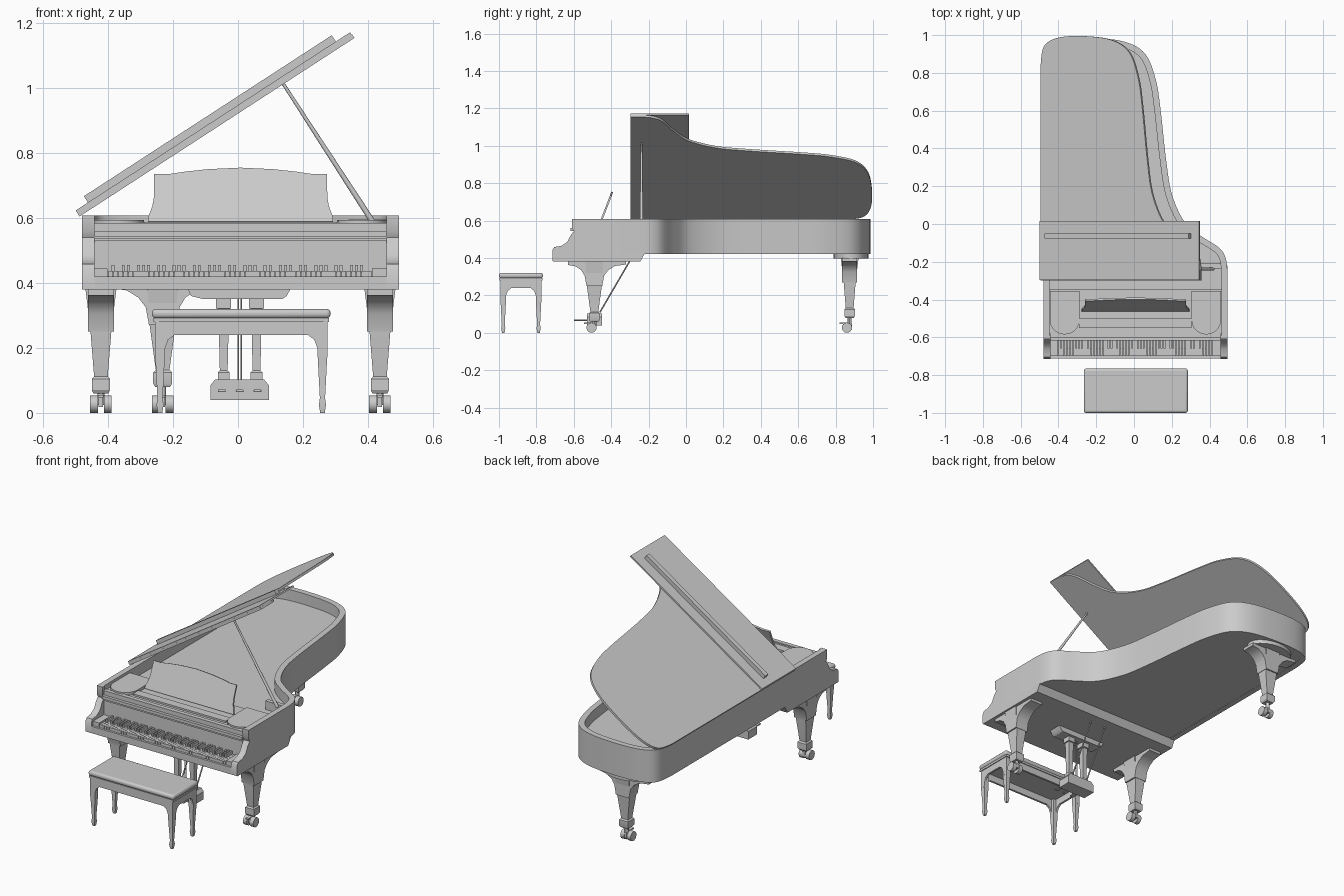
import bpy, bmesh
from math import radians, cos, sin, pi
from mathutils import Vector

cube = bpy.data.objects.get("Cube")
if cube:
    bpy.data.objects.remove(cube)

GREY = (0.6, 0.6, 0.6, 1)
grey = bpy.data.materials.new("plain_grey")
grey.use_nodes = True
grey.diffuse_color = GREY
grey.node_tree.nodes["Principled BSDF"].inputs["Base Color"].default_value = GREY
parts = []


def finish(name, bm, bevel=0, loc=(0, 0, 0), rot=(0, 0, 0)):
    bmesh.ops.recalc_face_normals(bm, faces=bm.faces)
    mesh = bpy.data.meshes.new(name)
    bm.to_mesh(mesh)
    bm.free()
    mesh.materials.append(grey)
    ob = bpy.data.objects.new(name, mesh)
    bpy.context.collection.objects.link(ob)
    ob.location, ob.rotation_euler = loc, rot
    if bevel:
        mod = ob.modifiers.new("bevel", 'BEVEL')
        mod.width, mod.segments = bevel, 3
    parts.append(ob)
    return ob


def prism(name, pts, axis, lo, hi, **kw):
    """Extrude a 2D outline along an axis."""
    place = {'x': lambda a, b, h: (h, a, b),
             'y': lambda a, b, h: (a, h, b),
             'z': lambda a, b, h: (a, b, h)}[axis]
    bm = bmesh.new()
    low = [bm.verts.new(place(a, b, lo)) for a, b in pts]
    top = [bm.verts.new(place(a, b, hi)) for a, b in pts]
    n = len(pts)
    bm.faces.new(low)
    bm.faces.new(top)
    for i in range(n):
        j = (i + 1) % n
        bm.faces.new((low[i], low[j], top[j], top[i]))
    return finish(name, bm, **kw)


def add_box(bm, x0, x1, y0, y1, z0, z1):
    vs = bmesh.ops.create_cube(bm, size=1)["verts"]
    for v in vs:
        v.co = (x0 if v.co.x < 0 else x1, y0 if v.co.y < 0 else y1, z0 if v.co.z < 0 else z1)


def box(name, *lim, **kw):
    bm = bmesh.new()
    add_box(bm, *lim)
    return finish(name, bm, **kw)


def loft(name, rows, **kw):
    """Stack of centred rectangles: (z, width x, width y)."""
    bm = bmesh.new()
    rings = [[bm.verts.new((sx * w / 2, sy * d / 2, z))
              for sx, sy in ((-1, -1), (1, -1), (1, 1), (-1, 1))] for z, w, d in rows]
    bm.faces.new(rings[0])
    bm.faces.new(rings[-1])
    for a, b in zip(rings, rings[1:]):
        for i in range(4):
            j = (i + 1) % 4
            bm.faces.new((a[i], a[j], b[j], b[i]))
    return finish(name, bm, **kw)


def rod(name, a, b, r1, r2=None, sides=12):
    a, b = Vector(a), Vector(b)
    bm = bmesh.new()
    bmesh.ops.create_cone(bm, cap_ends=True, segments=sides, radius1=r1,
                          radius2=r2 or r1, depth=(b - a).length)
    q = (b - a).to_track_quat('Z', 'Y')
    return finish(name, bm, loc=(a + b) / 2, rot=q.to_euler())


def spline(pts, steps=6):
    pts = [Vector(p) for p in pts]
    p = [pts[0]] + pts + [pts[-1]]
    out = []
    for a, b, c, d in zip(p, p[1:], p[2:], p[3:]):
        for k in range(steps):
            t = k / steps
            out.append(0.5 * (2 * b + (c - a) * t + (2 * a - 5 * b + 4 * c - d) * t * t
                              + (3 * b - a - 3 * c + d) * t ** 3))
    return out + [pts[-1]]


# Case: curved rim wall around a soundboard
curve = spline([(.495, -.25), (.485, -.18), (.45, -.125), (.35, -.06), (.265, .015), (.2, .16),
                (.17, .34), (.14, .61), (.115, .765), (.06, .9), (-.05, .965), (-.23, .985),
                (-.38, .975), (-.46, .93), (-.48, .83)])
outer = [Vector((.495, -.6))] + curve + [Vector((-.48, -.6))]


def inset(path, d):
    out = []
    for i, p in enumerate(path):
        t = (path[min(i + 1, len(path) - 1)] - path[max(i - 1, 0)]).normalized()
        out.append(p + d * Vector((-t.y, t.x)))
    return out


prism("rim", outer + inset(outer, .033)[::-1], 'z', .42, .608)
prism("soundboard", inset(outer, .01), 'z', .421, .545)
prism("key_bed", [(-.712, .38), (-.712, .42), (-.22, .425), (-.245, .38)], 'x', -.48, .495)

# Cheeks, fallboard and shelves
cheek = [(-.715, .385), (-.715, .44), (-.705, .458), (-.665, .465), (-.635, .485), (-.617, .52),
         (-.6, .54), (-.61, .56), (-.61, .608), (-.59, .608), (-.59, .385)]
for side, x0, x1 in (("right", -.48, -.442), ("left", .457, .495)):
    prism(side + "_cheek", cheek, 'x', x0, x1)
box("fallboard", -.445, .46, -.6, -.575, .42, .585)
box("fallboard_rail", -.442, .457, -.617, -.598, .543, .56)
box("fallboard_strip", -.442, .457, -.606, -.598, .53, .537)
box("desk_shelf", -.45, .465, -.58, -.345, .54, .578)
box("desk_rail", -.29, .305, -.55, -.5, .57, .588)
for side, s in (("right", -1), ("left", 1)):
    cx = .0075 + s * .375
    pad = [(cx - .078, -.355), (cx - .078, -.51)]
    pad += [(cx - .078 * cos(a * pi / 10), -.51 - .075 * sin(a * pi / 10)) for a in range(1, 10)]
    pad += [(cx + .078, -.51), (cx + .078, -.355)]
    prism(side + "_desk_slide", pad, 'z', .57, .594)
box("frame_bar", .34, .47, -.235, -.21, .54, .595)

# Keyboard
bm = bmesh.new()
kx, kw = -.4, .0156
for i in range(52):
    add_box(bm, kx + i * kw + .0006, kx + (i + 1) * kw - .0006, -.7, -.6, .415, .437)
finish("white_keys", bm)
bm = bmesh.new()
for i in range(1, 52):
    if i % 7 not in (2, 5):
        add_box(bm, kx + i * kw - .0045, kx + i * kw + .0045, -.66, -.6, .43, .455)
finish("black_keys", bm)
box("right_key_block", -.443, -.402, -.7, -.6, .415, .445)
box("left_key_block", .413, .458, -.7, -.6, .415, .445)

# Raised lid, folded front flap and hinge strip, built flat and tipped open
tip = dict(loc=(-.49, 0, .608), rot=(0, -radians(33), 0))
lid = [Vector((.495, -.295))] + curve + [Vector((-.48, -.295))]
prism("lid", [((p.x + .48) * 1.035, p.y * 1.01) for p in lid], 'z', -.004, .009, **tip)
box("lid_flap", 0, 1.007, -.297, .015, .009, .018, **tip)
box("lid_strip", .045, .955, -.077, -.05, .016, .041, **tip)
rod("lid_prop", (.42, -.238, .58), (.14, -.238, 1.012), .009, .005)

# Music desk
half = [(.285, 0), (.283, .02), (.272, .05), (.267, .08), (.266, .157), (.22, .157),
        (.17, .165), (.1, .173), (0, .178)]
desk = half + [(-x, z) for x, z in half[-2::-1]]
prism("music_desk", desk, 'y', -.005, .005, loc=(.008, -.458, .587), rot=(-radians(21), 0, 0))

# Legs with scroll brackets and twin-wheel casters
bracket = [(-.14, .38), (-.14, .362), (-.1, .355), (-.07, .335), (-.052, .305), (-.042, .25),
           (.042, .25), (.052, .305), (.075, .335), (.11, .357), (.17, .365), (.17, .38)]


def piano_leg(name, x, y, lift=0, turn=0):
    kw = dict(loc=(x, y, lift), rot=(0, 0, turn))
    prism(name + "_bracket", bracket, 'x', -.04, .04, **kw)
    loft(name, [(.06, .046, .046), (.07, .056, .058), (.105, .056, .058), (.112, .042, .042),
                (.25, .064, .08), (.34, .085, .09), (.38, .095, .095)], **kw)
    rod(name + "_caster_stem", (x, y, .025), (x, y, .08 + lift), .011)
    box(name + "_caster_fork", x - .007, x + .007, y - .03, y + .012, .018, .05)
    box(name + "_caster_lever", x - .008, x + .008, y - .055, y - .01, .048, .055)
    for s in (-1, 1):
        rod(name + "_wheel", (x + s * .009, y - .015, .027), (x + s * .033, y - .015, .027), .027, sides=24)


piano_leg("right_front_leg", -.422, -.49)
piano_leg("left_front_leg", .437, -.49)
piano_leg("back_leg", -.232, .875, .02, pi / 2)
prism("back_leg_plate", [(-.237 + .138 * cos(a * pi / 16), .882 + .093 * sin(a * pi / 16))
                         for a in range(32)], 'z', .398, .425)

# Pedal lyre
prism("lyre_top", [(-.155, .382), (-.145, .36), (-.105, .35), (.135, .35), (.15, .36), (.162, .382)],
      'y', -.53, -.45)
for x in (-.044, .057):
    loft("lyre_post", [(.1, .036, .036), (.125, .036, .036), (.13, .024, .026), (.3, .032, .032),
                       (.32, .034, .034), (.322, .046, .046), (.352, .046, .046)], loc=(x, -.49, 0))
    rod("lyre_brace", (x, -.46, .11), (x, -.3, .385), .004, sides=8)
prism("pedal_box", [(-.085, .04), (.095, .04), (.095, .085), (.08, .103), (-.07, .103), (-.085, .085)],
      'y', -.53, -.45)
for x in (-.05, .005, .06):
    box("pedal", x - .012, x + .012, -.6, -.52, .064, .072, bevel=.003)
for x in (.001, .01):
    rod("pedal_rod", (x, -.49, .1), (x, -.49, .36), .0025, sides=8)

# Bench
box("bench_cushion", -.265, .285, -1, -.765, .291, .32, bevel=.012)
box("bench_lip", -.26, .28, -.997, -.768, .28, .292)


def arch(h):
    side = [(h, .285), (h, .17), (h - .028, .17), (h - .031, .2), (h - .04, .225), (h - .06, .24)]
    return side + [(-a, b) for a, b in side[::-1]]


for y in (-.992, -.785):
    prism("bench_long_apron", arch(.265), 'y', y, y + .012, loc=(.01, 0, 0))
for x in (-.255, .263):
    prism("bench_short_apron", arch(.11), 'x', x, x + .012, loc=(0, -.8825, 0))
for x in (-.24, .26):
    for y in (-.977, -.788):
        loft("bench_leg", [(0, .014, .014), (.025, .022, .022), (.045, .016, .016),
                           (.17, .029, .029), (.285, .03, .03)], loc=(x, y, 0))

# Smooth shading with sharp edges kept
bpy.ops.object.select_all(action='DESELECT')
for ob in parts:
    ob.select_set(True)
bpy.context.view_layer.objects.active = parts[0]
bpy.ops.object.shade_smooth_by_angle(angle=radians(30))
